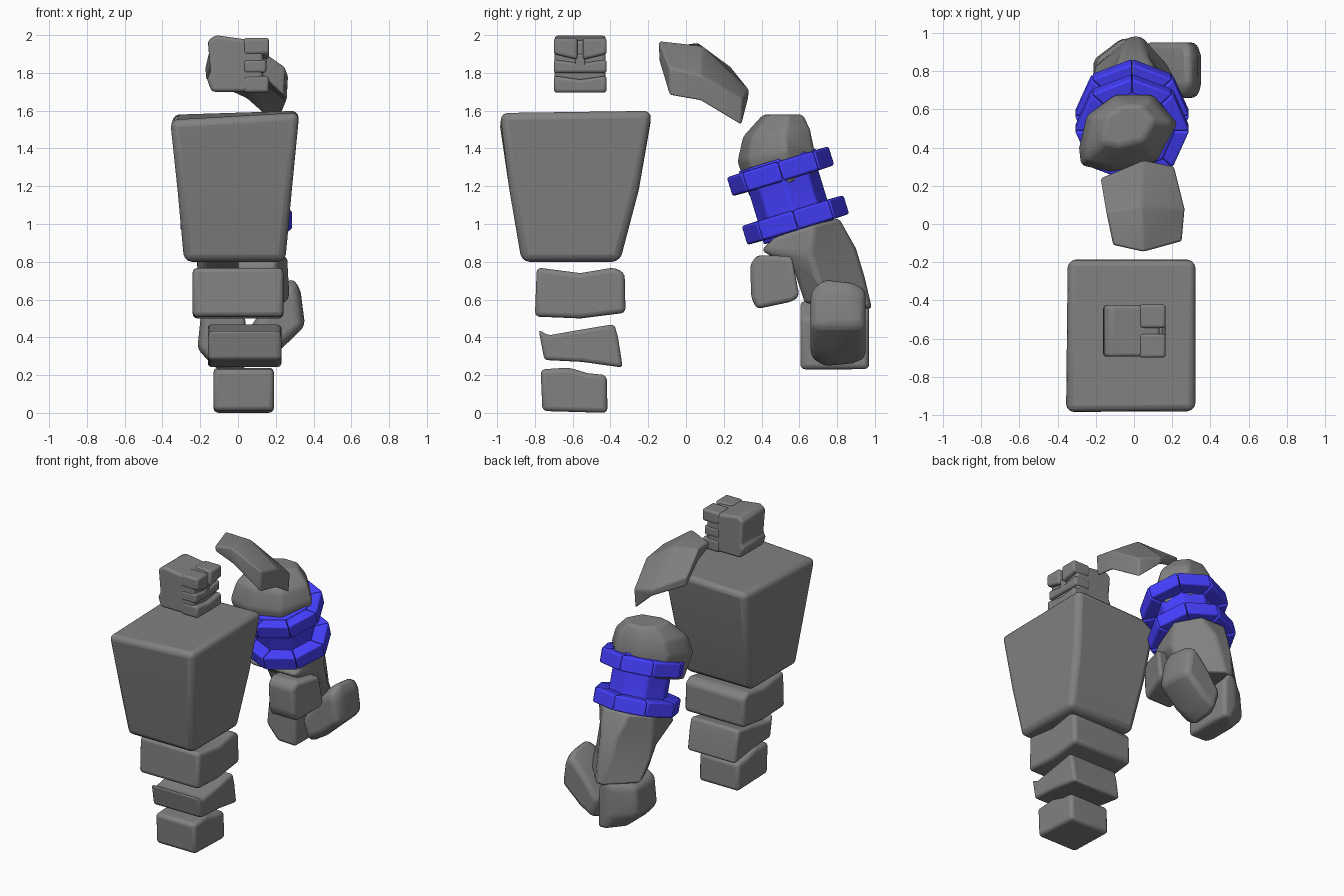
import bpy, bmesh, math
from mathutils import Matrix, Vector

if "Cube" in bpy.data.objects:
    bpy.data.objects.remove(bpy.data.objects["Cube"])

blue = bpy.data.materials.new("blue_rune")
blue.diffuse_color = (0.06, 0.05, 1.0, 1)
blue.use_nodes = True
blue.node_tree.nodes["Principled BSDF"].inputs["Base Color"].default_value = blue.diffuse_color
stone = bpy.data.materials.new("dark_stone")
stone.diffuse_color = (0.22, 0.22, 0.22, 1)
stone.use_nodes = True
stone.node_tree.nodes["Principled BSDF"].inputs["Base Color"].default_value = stone.diffuse_color


def finish(name, bm, bevel, mat=stone):
    bmesh.ops.recalc_face_normals(bm, faces=bm.faces)
    mesh = bpy.data.meshes.new(name)
    bm.to_mesh(mesh)
    bm.free()
    ob = bpy.data.objects.new(name, mesh)
    bpy.context.collection.objects.link(ob)
    mesh.materials.append(mat)
    mod = ob.modifiers.new("rounding", 'BEVEL')
    mod.width = bevel
    mod.segments = 3
    mod.limit_method = 'ANGLE'
    mod.angle_limit = math.radians(20)
    for o in bpy.context.selected_objects:
        o.select_set(False)
    bpy.context.view_layer.objects.active = ob
    ob.select_set(True)
    bpy.ops.object.shade_smooth_by_angle(angle=math.radians(40))
    return ob


def add_loft(bm, rings):
    vs = [[bm.verts.new(p) for p in r] for r in rings]
    n = len(vs[0])
    for a, b in zip(vs, vs[1:]):
        for i in range(n):
            j = (i + 1) % n
            bm.faces.new((a[i], a[j], b[j], b[i]))
    bm.faces.new(vs[0][::-1])
    bm.faces.new(vs[-1])


def loft(name, rings, bevel=0.03, mat=stone):
    bm = bmesh.new()
    add_loft(bm, rings)
    return finish(name, bm, bevel, mat)


def slab_x(name, prof, x0, x1, bevel=0.025):
    """Side (y, z) profile extruded along x."""
    return loft(name, [[(x, y, z) for y, z in prof] for x in (x0, x1)], bevel)


def slab_y(name, prof, y0, y1, bevel=0.025):
    """Front (x, z) profile extruded along y."""
    return loft(name, [[(x, y, z) for x, z in prof] for y in (y0, y1)], bevel)


def rect(x0, x1, y0, y1, z):
    return [(x0, y0, z), (x1, y0, z), (x1, y1, z), (x0, y1, z)]


# Torso: tapered block with a slightly tilted top
top = [(-.36, -.99, 1.55), (.325, -.985, 1.59), (.325, -.18, 1.60), (-.35, -.18, 1.58)]
loft("torso", [rect(-.285, .25, -.87, -.35, .80), rect(-.32, .285, -.935, -.25, 1.18), top], 0.04)

# Waist stones
slab_x("waist_upper", [(-.80, .51), (-.56, .50), (-.32, .53), (-.325, .74), (-.38, .77),
                       (-.56, .74), (-.79, .77)], -.24, .24)
slab_x("waist_middle", [(-.75, .28), (-.55, .27), (-.335, .24), (-.36, .40), (-.38, .47),
                        (-.56, .44), (-.73, .41), (-.78, .44)], -.16, .23, 0.02)
slab_x("waist_lower", [(-.76, .01), (-.415, 0), (-.42, .20), (-.52, .21), (-.62, .24),
                       (-.77, .23)], -.13, .19)

# Head facing +x: core, split brow, cheek bar, nose and jaw
slab_y("head_core", [(-.14, 1.70), (.13, 1.70), (.135, 1.97), (.02, 1.98), (-.12, 2.0),
                     (-.16, 1.97), (-.145, 1.80), (-.165, 1.77)], -.695, -.425, 0.02)
for side in (-1, 1):
    inner, outer = -.56 + side * .015, -.56 + side * .14
    slab_x("brow", [(inner, 1.87), (outer, 1.90), (outer, 1.985), (inner, 1.985)],
           .03, .165, 0.015)
slab_x("nose", [(-.59, 1.82), (-.53, 1.82), (-.54, 1.90), (-.58, 1.90)], .08, .15, 0.01)
slab_x("cheek_bar", [(-.70, 1.80), (-.42, 1.80), (-.42, 1.87), (-.56, 1.85), (-.70, 1.87)],
       .03, .15, 0.015)
slab_x("jaw", [(-.70, 1.695), (-.42, 1.695), (-.42, 1.785), (-.56, 1.765), (-.70, 1.785)],
       .03, .165, 0.018)

# Shoulder plate: 3x3 bent sheet falling toward +x +y, with a lower skin
rows = [[(-.11, -.11, 1.93), (.05, -.145, 1.97), (.25, -.09, 1.83)],
        [(-.145, .06, 1.96), (.04, .09, 1.94), (.265, .08, 1.79)],
        [(-.175, .24, 1.83), (.05, .335, 1.71), (.21, .30, 1.66)]]
thick = [[.04, .11, .15], [.09, .12, .14], [.07, .05, .14]]
bm = bmesh.new()
up = [[bm.verts.new(p) for p in r] for r in rows]
low = [[bm.verts.new((p[0] * .97, p[1] * .98, p[2] - t)) for p, t in zip(r, tr)]
       for r, tr in zip(rows, thick)]
for g in (up, low):
    for i in range(2):
        for j in range(2):
            bm.faces.new((g[i][j], g[i][j + 1], g[i + 1][j + 1], g[i + 1][j]))
rim = [(0, 0), (0, 1), (0, 2), (1, 2), (2, 2), (2, 1), (2, 0), (1, 0)]
for (a, b), (c, d) in zip(rim, rim[1:] + rim[:1]):
    bm.faces.new((up[a][b], up[c][d], low[c][d], low[a][b]))
finish("shoulder_plate", bm, 0.012)

# Upper arm stone: eight-sided dome
octo = [(-.26, -.08), (-.22, .09), (-.07, .20), (.13, .20), (.26, .05), (.15, -.15),
        (-.09, -.205), (-.25, -.17)]
loft("upper_arm", [[(-.03 + x * s, cy + y * s, z + y * tilt) for x, y in octo]
                   for s, cy, z, tilt in ((.85, .51, 1.20, .3), (1, .475, 1.37, .2),
                                          (.88, .48, 1.48, .1), (.52, .515, 1.58, 0))], 0.02)

# Blue armband: tilted core with two rings of eight blocks
frame = Matrix.Translation((-.01, .54, 1.15)) @ Matrix.Rotation(math.radians(17), 4, 'X')


def polar(r, a, z):
    return frame @ Vector((1.05 * r * math.cos(a), r * math.sin(a), z))


loft("armband_core", [[polar(r, k * math.pi / 4, z) for k in range(8)]
                      for z, r in ((-.21, .2), (-.08, .195), (.08, .195), (.2, .215))], 0.01, blue)
for label, zc in (("upper", .135), ("lower", -.135)):
    bm = bmesh.new()
    for k in range(8):
        a0, a1 = k * math.pi / 4 + .004, (k + 1) * math.pi / 4 - .004
        add_loft(bm, [[polar(r, a, zc + h) for r, h in
                       ((.17, -.055), (.285, -.052), (.285, .052), (.17, .055))]
                      for a in (a0, a1)])
    finish("armband_ring_" + label, bm, 0.012, blue)

# Forearm: six-sided loft with a ridge along the back
loft("forearm", [
    [(-.19, .47, .93), (.19, .47, .93), (.23, .68, 1.0), (.10, .81, 1.03), (-.10, .81, 1.03), (-.22, .68, 1.0)],
    [(-.19, .40, .86), (.18, .40, .86), (.23, .66, .84), (.06, .90, .87), (-.06, .90, .87), (-.22, .68, .86)],
    [(-.17, .57, .76), (.15, .57, .76), (.23, .70, .70), (.05, .945, .72), (-.05, .945, .72), (-.22, .72, .70)],
    [(-.14, .63, .58), (.12, .63, .58), (.21, .80, .58), (.04, .985, .55), (-.02, .985, .55), (-.21, .83, .56)],
], 0.02)

# Thumb: tapers toward its tip on the -y side
thumb = [(.375, .55), (.565, .59), (.60, .62), (.56, .83), (.38, .835), (.34, .79), (.345, .61)]
loft("thumb", [[(x + (y - .34) * k, y, z) for y, z in thumb]
               for x, k in ((0, 0), (.20, .3))], 0.025)

# Two curled fingers with chamfered backs
out_side = [(.22, .66), (.285, .72), (.33, .66), (.355, .46), (.20, .31), (.08, .235), (.03, .40), (.13, .55)]
loft("finger_outer", [[(.2 + (x - .2) * s, y, .45 + (z - .45) * h) for x, z in out_side]
                      for y, s, h in ((.66, .85, .75), (.72, 1, 1), (.88, 1, .93), (.95, .85, .8))], 0.03)
in_side = [(-.195, .53), (-.215, .34), (-.12, .235), (.04, .23), (.04, .50), (-.08, .60)]
loft("finger_inner", [[(.03 + (x - .03) * s, y, z) for x, z in in_side]
                      for y, s in ((.605, .92), (.66, 1), (.86, 1), (.97, .4))], 0.025)
